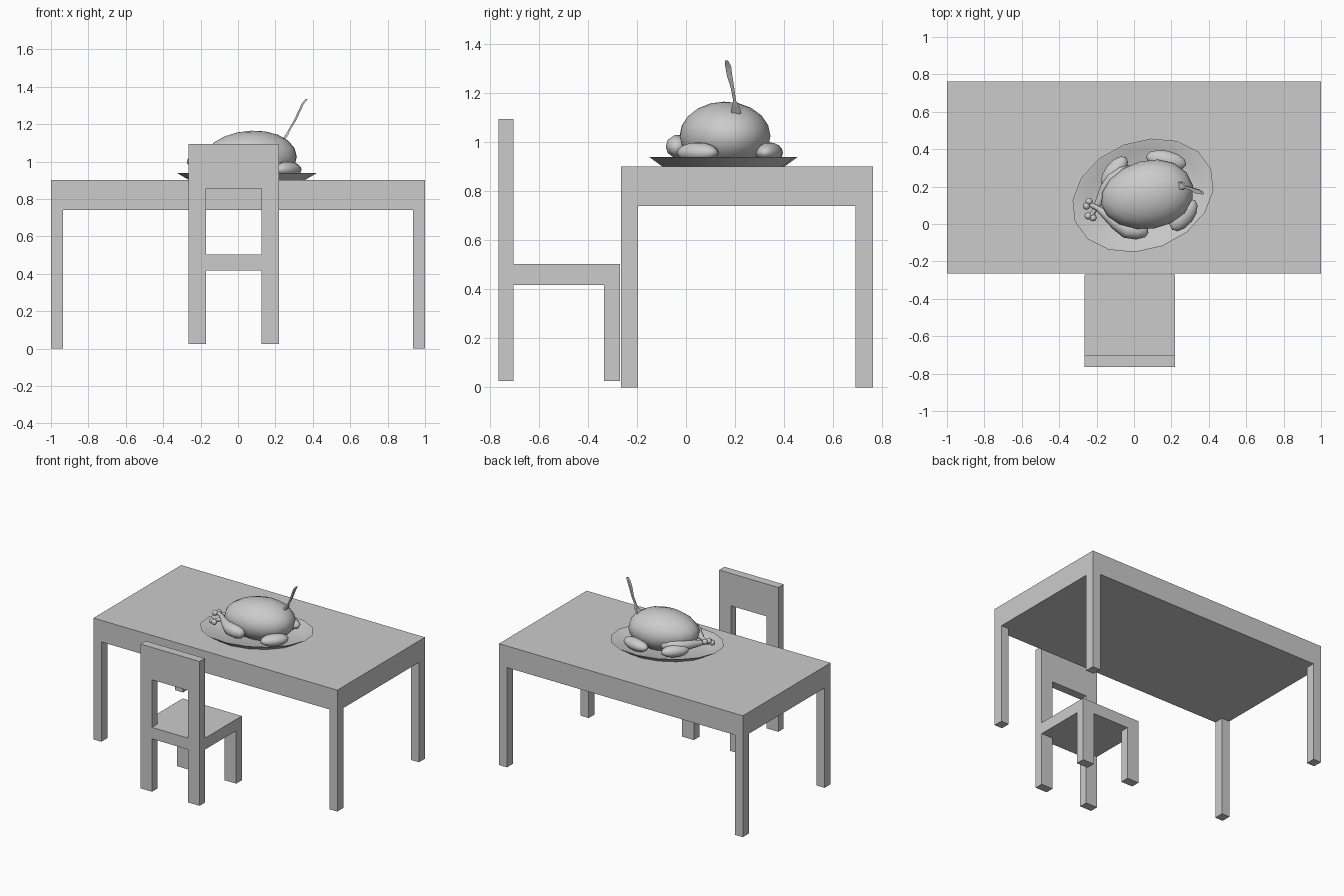
import bpy, bmesh
from math import radians, cos, sin, pi
from mathutils import Vector

if "Cube" in bpy.data.objects:
    bpy.data.objects.remove(bpy.data.objects["Cube"])


def finish(name, bm, smooth=None):
    bmesh.ops.recalc_face_normals(bm, faces=bm.faces)
    me = bpy.data.meshes.new(name)
    bm.to_mesh(me)
    bm.free()
    ob = bpy.data.objects.new(name, me)
    bpy.context.collection.objects.link(ob)
    if smooth:
        shade(ob, smooth)
    return ob


def shade(ob, angle):
    bpy.ops.object.select_all(action='DESELECT')
    ob.select_set(True)
    bpy.context.view_layer.objects.active = ob
    bpy.ops.object.shade_smooth_by_angle(angle=radians(angle))


def box(name, x0, x1, y0, y1, z0, z1):
    bm = bmesh.new()
    bmesh.ops.create_cube(bm, size=1)
    for v in bm.verts:
        v.co = ((x0 + x1) / 2 + v.co.x * (x1 - x0),
                (y0 + y1) / 2 + v.co.y * (y1 - y0),
                (z0 + z1) / 2 + v.co.z * (z1 - z0))
    return finish(name, bm)


def ellipsoid(name, loc, size, turn=0, taper=0.0, seg=16, rings=10):
    bm = bmesh.new()
    bmesh.ops.create_uvsphere(bm, u_segments=seg, v_segments=rings, radius=1)
    for v in bm.verts:
        k = 1 + taper * v.co.x
        v.co.y *= k
        v.co.z *= k
    ob = finish(name, bm, 60)
    ob.location, ob.scale, ob.rotation_euler = loc, size, (0, 0, radians(turn))
    return ob


def tube(name, points, sides=10):
    # points are (x, y, z, radius)
    bm = bmesh.new()
    rings = []
    for i, p in enumerate(points):
        a = Vector(points[max(i - 1, 0)][:3])
        b = Vector(points[min(i + 1, len(points) - 1)][:3])
        q = (b - a).to_track_quat('Z', 'Y')
        rings.append([bm.verts.new(Vector(p[:3]) + q @ Vector(
            (p[3] * cos(2 * pi * k / sides), p[3] * sin(2 * pi * k / sides), 0)))
            for k in range(sides)])
    for r, s in zip(rings, rings[1:]):
        for k in range(sides):
            n = (k + 1) % sides
            bm.faces.new((r[k], r[n], s[n], s[k]))
    bm.faces.new(rings[0])
    bm.faces.new(rings[-1])
    return finish(name, bm, 60)


def strip(name, points, thick):
    # flat bar, points are (x, y, z, width along y)
    bm = bmesh.new()
    rings = []
    for x, y, z, w in points:
        rings.append([bm.verts.new((x + a * thick / 2, y + b * w / 2, z))
                      for a, b in ((-1, -1), (1, -1), (1, 1), (-1, 1))])
    for r, s in zip(rings, rings[1:]):
        for k in range(4):
            n = (k + 1) % 4
            bm.faces.new((r[k], r[n], s[n], s[k]))
    bm.faces.new(rings[0])
    bm.faces.new(rings[-1])
    return finish(name, bm, 40)


# Table
box("table_top", -1, 1, -0.265, 0.762, 0.74, 0.90)
for side, x in (("left", -1), ("right", 0.935)):
    for end, y in (("front", -0.265), ("back", 0.692)):
        box(f"table_leg_{end}_{side}", x, x + 0.065, y, y + 0.07, 0, 0.74)

# Chair
box("chair_seat", -0.265, 0.22, -0.705, -0.27, 0.417, 0.502)
box("chair_back_rail", -0.17, 0.125, -0.765, -0.703, 0.417, 0.502)
box("chair_back_panel", -0.17, 0.125, -0.765, -0.703, 0.855, 1.095)
for side, x in (("left", -0.265), ("right", 0.125)):
    box(f"chair_post_{side}", x, x + 0.095, -0.765, -0.703, 0.025, 1.095)
    box(f"chair_front_leg_{side}", x, x + 0.095, -0.335, -0.27, 0.025, 0.417)

# Oval plate: rings of (scale, height) from underside to inner floor
bm = bmesh.new()
rings = []
N = 16
for s, z in ((0.82, 0.90), (1.0, 0.94), (0.97, 0.94), (0.80, 0.912)):
    rings.append([bm.verts.new((0.39 * s * cos(2 * pi * k / N),
                                0.29 * s * sin(2 * pi * k / N), z)) for k in range(N)])
for r, q in zip(rings, rings[1:]):
    for k in range(N):
        n = (k + 1) % N
        bm.faces.new((r[k], r[n], q[n], q[k]))
bm.faces.new(rings[0])
bm.faces.new(rings[-1])
plate = finish("plate", bm, 30)
plate.location = (0.048, 0.153, 0)
plate.rotation_euler.z = radians(21)

# Roast bird
ellipsoid("roast_body", (0.07, 0.155, 1.025), (0.25, 0.183, 0.14), 12, 0.07)
tube("drumstick_front", [
    (0.075, -0.035, 0.98, 0.012), (0.06, -0.037, 0.98, 0.033), (0.015, -0.037, 0.982, 0.046),
    (-0.04, -0.03, 0.985, 0.046), (-0.095, 0.005, 0.99, 0.036), (-0.15, 0.05, 0.995, 0.025),
    (-0.195, 0.085, 1.0, 0.014), (-0.235, 0.105, 1.0, 0.013)])
tube("drumstick_back", [
    (0.01, 0.285, 0.98, 0.012), (-0.01, 0.28, 0.98, 0.035), (-0.06, 0.265, 0.98, 0.046),
    (-0.11, 0.235, 0.98, 0.044), (-0.15, 0.185, 0.98, 0.034), (-0.18, 0.13, 0.975, 0.024),
    (-0.205, 0.085, 0.97, 0.014), (-0.228, 0.045, 0.965, 0.013)])
for name, (x, y, z), turn in (("front", (-0.247, 0.108, 1.0), 60),
                              ("back", (-0.232, 0.038, 0.965), -20)):
    dx, dy = 0.014 * cos(radians(turn)), 0.014 * sin(radians(turn))
    for i, s in enumerate((-1, 1)):
        ellipsoid(f"bone_knob_{name}_{i}", (x + s * dx, y + s * dy, z),
                  (0.02, 0.02, 0.02), 0, 0, 8, 6)

# Potatoes around the bird
for i, (loc, size, turn) in enumerate((
        ((0.265, 0.048, 0.957), (0.10, 0.055, 0.042), 52),
        ((0.172, 0.340, 0.957), (0.11, 0.052, 0.042), -12),
        ((-0.105, 0.278, 0.957), (0.10, 0.05, 0.042), 52))):
    ellipsoid(f"potato_{i}", loc, size, turn, 0, 12, 8)

# Fork stuck in the bird
strip("fork_handle", [
    (0.262, 0.203, 1.145, 0.030), (0.275, 0.198, 1.17, 0.012), (0.305, 0.19, 1.22, 0.014),
    (0.328, 0.178, 1.27, 0.022), (0.347, 0.172, 1.31, 0.024), (0.366, 0.165, 1.333, 0.012)], 0.012)
strip("fork_head", [(0.24, 0.205, 1.11, 0.036), (0.252, 0.204, 1.13, 0.040),
                    (0.264, 0.202, 1.148, 0.030)], 0.016)
for i in (-1, 0, 1):
    strip(f"fork_tine_{i + 1}", [(0.21, 0.207 + i * 0.014, 1.05, 0.004),
                                 (0.243, 0.205 + i * 0.014, 1.115, 0.008)], 0.008)
